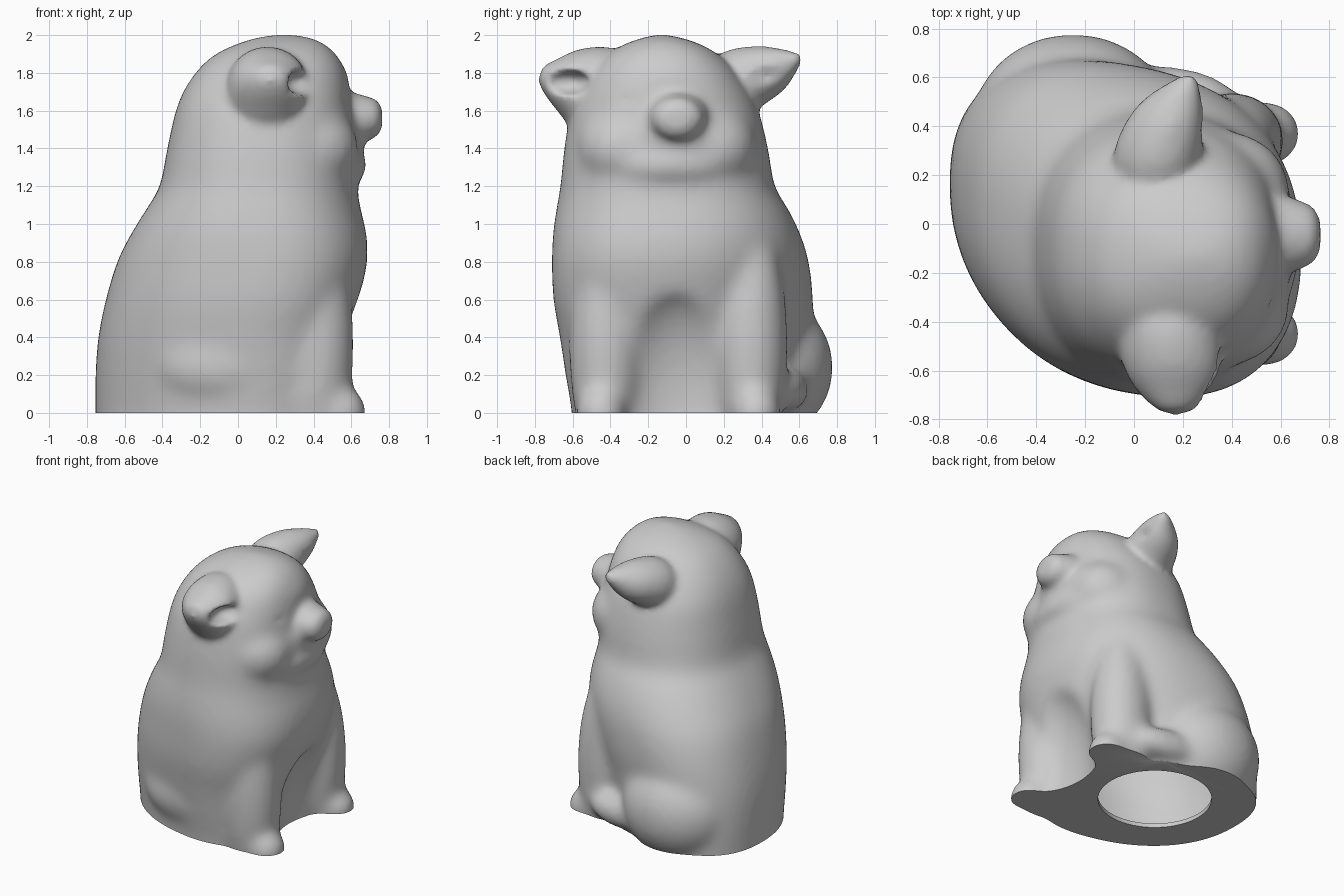
import bpy, bmesh, math
from mathutils import Vector

if "Cube" in bpy.data.objects:
    bpy.data.objects.remove(bpy.data.objects["Cube"])


def loft(name, rings, power=2.0, n=64):
    """Closed tube through rings (centre, half axis a, half axis b, shear)."""
    bm = bmesh.new()
    loops = []
    for c, a, b, k in rings:
        loop = []
        for i in range(n):
            t = 2 * math.pi * i / n
            cs, sn = math.cos(t), math.sin(t)
            u = math.copysign(abs(cs) ** (2 / power), cs)
            w = math.copysign(abs(sn) ** (2 / power), sn)
            p = Vector(c) + Vector(a) * u + Vector(b) * w
            p.y -= k * Vector(a).x * u
            loop.append(bm.verts.new(p))
        loops.append(loop)
    for l0, l1 in zip(loops, loops[1:]):
        for i in range(n):
            j = (i + 1) % n
            bm.faces.new((l0[i], l0[j], l1[j], l1[i]))
    bm.faces.new(loops[0])
    bm.faces.new(loops[-1])
    bmesh.ops.recalc_face_normals(bm, faces=bm.faces)
    me = bpy.data.meshes.new(name)
    bm.to_mesh(me)
    bm.free()
    ob = bpy.data.objects.new(name, me)
    bpy.context.collection.objects.link(ob)
    return ob


def smooth_rows(rows, steps=5):
    """Catmull-Rom interpolation between profile rows."""
    out = []
    for i in range(len(rows) - 1):
        quad = rows[max(i - 1, 0)], rows[i], rows[i + 1], rows[min(i + 2, len(rows) - 1)]
        for s in range(steps):
            t = s / steps
            out.append(tuple(b + .5 * t * (c - a + t * (2 * a - 5 * b + 4 * c - d + t * (3 * (b - c) + d - a)))
                             for a, b, c, d in zip(*quad)))
    return out + [rows[-1]]


def blob(name, loc, radii, rot=(0, 0, 0)):
    bpy.ops.mesh.primitive_uv_sphere_add(segments=40, ring_count=24, location=loc, rotation=rot)
    ob = bpy.context.object
    ob.name = name
    ob.scale = radii
    return ob


def apply(ob, kind, **props):
    m = ob.modifiers.new(kind.lower(), kind)
    for k, v in props.items():
        setattr(m, k, v)
    bpy.context.view_layer.objects.active = ob
    bpy.ops.object.modifier_apply(modifier=m.name)


def cut(ob, cutter):
    apply(ob, 'BOOLEAN', operation='DIFFERENCE', object=cutter, solver='EXACT')
    bpy.data.objects.remove(cutter)


def fuse(target, others, soften):
    """Join parts into one skin and soften the seams."""
    bpy.ops.object.select_all(action='DESELECT')
    for p in [target] + others:
        p.select_set(True)
    bpy.context.view_layer.objects.active = target
    bpy.ops.object.join()
    apply(target, 'REMESH', mode='VOXEL', voxel_size=0.02)
    apply(target, 'SMOOTH', factor=0.5, iterations=soften)


# Body and head: z, x range, y range, shear
profile = [
    (-0.15, -0.755, 0.53, -0.57, 0.60, .24), (0.0, -0.755, 0.53, -0.575, 0.61, .24),
    (0.2, -0.755, 0.55, -0.61, 0.63, .23), (0.4, -0.74, 0.58, -0.645, 0.645, .21),
    (0.6, -0.70, 0.64, -0.685, 0.655, .18), (0.8, -0.64, 0.685, -0.70, 0.64, .14),
    (0.95, -0.565, 0.68, -0.70, 0.60, .09), (1.08, -0.485, 0.65, -0.685, 0.54, .05),
    (1.2, -0.415, 0.63, -0.665, 0.47, .02), (1.4, -0.375, 0.63, -0.645, 0.435, 0),
    (1.6, -0.33, 0.605, -0.61, 0.385, 0), (1.72, -0.28, 0.59, -0.56, 0.325, 0),
    (1.82, -0.21, 0.565, -0.50, 0.255, 0), (1.9, -0.12, 0.52, -0.42, 0.17, 0),
    (1.96, 0.01, 0.45, -0.31, 0.06, 0), (1.995, 0.13, 0.36, -0.20, -0.06, 0),
    (2.005, 0.22, 0.27, -0.14, -0.11, 0)]


def body_loft(name, rows, inset=0.0):
    return loft(name, [(((x0 + x1) / 2, (y0 + y1) / 2, z), ((x1 - x0) / 2 - inset, 0, 0),
                        (0, (y1 - y0) / 2 - inset, 0), k)
                       for z, x0, x1, y0, y1, k in smooth_rows(rows)], power=2.3)


body = body_loft("pig_body", profile)
# Recessed belly between the front legs
cut(body, blob("belly_hollow", (.74, -.04, .05), (.30, .38, .62)))

# Face
parts = [
    blob("muzzle", (.48, -.06, 1.48), (.205, .27, .19)),
    blob("chin", (.46, -.09, 1.31), (.225, .36, .14)),
    blob("brow", (.36, -.11, 1.75), (.23, .32, .18)),
]
for side, y in (("right", -.33), ("left", .13)):
    parts.append(blob("cheek_" + side, (.38, y, 1.40), (.26, .25, .23)))

# Front legs and feet
for side, y, s in (("right", -.42, -1), ("left", .34, 1)):
    parts.append(blob("front_leg_" + side, (.40, y, .36), (.215, .20, .68)))
    parts.append(blob("front_foot_" + side, (.54, y + .03 * s, .0), (.145, .135, .15)))

# Haunches and hind feet
parts += [
    blob("haunch_left", (-.25, .42, .24), (.41, .36, .38)),
    blob("hind_foot_left", (.18, .545, .12), (.25, .10, .11), (0, 0, -.15)),
    blob("haunch_right", (-.02, -.37, .25), (.45, .275, .28)),
    blob("hind_foot_right", (.25, -.49, .06), (.25, .10, .10), (0, 0, .1)),
]
fuse(body, parts, 34)

# Closed eyes: shallow dents
for y in (-.32, .12):
    cut(body, blob("eye_dent", (.61, y, 1.665), (.06, .09, .025), (0, 0, -.5 if y < 0 else .5)))


# Ears: scooped tapering cones
def ear(name, path, v, dent_loc, dent_size):
    v = Vector(v).normalized()
    rows = smooth_rows([(*c, hx, hv) for c, hx, hv in path], 4)
    e = loft(name, [(r[:3], (max(r[3], .01), 0, 0), v * max(r[4], .01), 0) for r in rows], n=40)
    cut(e, blob("ear_scoop", dent_loc, dent_size))
    return e


details = [
    ear("ear_right", [
        ((.14, -.33, 1.65), .20, .21), ((.15, -.48, 1.705), .22, .245),
        ((.165, -.62, 1.765), .19, .175), ((.17, -.72, 1.785), .12, .095),
        ((.17, -.77, 1.80), .05, .04)], (0, .37, .93),
        (.38, -.64, 1.75), (.14, .15, .07)),
    ear("ear_left", [
        ((.09, .12, 1.65), .18, .18), ((.10, .30, 1.765), .18, .175),
        ((.14, .45, 1.825), .145, .135), ((.19, .55, 1.865), .08, .07),
        ((.23, .61, 1.885), .025, .02)], (0, -.5, .86),
        (.34, .43, 1.78), (.08, .14, .07)),
    # Snout
    loft("snout", [((x, -.045, z), (0, r, 0), (0, 0, r * .85), 0) for x, z, r in (
        (.48, 1.555, .20), (.58, 1.555, .175), (.66, 1.555, .15), (.72, 1.56, .125),
        (.752, 1.56, .095), (.764, 1.56, .05))], n=40),
]
fuse(body, details, 9)

# Flat underside
bpy.ops.mesh.primitive_cube_add(size=4, location=(0, 0, -2))
cut(body, bpy.context.object)

# Hollow interior and round opening underneath
inner = [(max(r[0], .03), r[1], r[2] - .12 * (r[0] < .5), *r[3:]) for r in profile[1:14]]
cut(body, body_loft("cavity", inner, .08))
bpy.ops.mesh.primitive_cylinder_add(vertices=64, radius=.385, depth=.4, location=(-.1, .1, 0))
cut(body, bpy.context.object)

bpy.ops.object.select_all(action='DESELECT')
body.select_set(True)
bpy.context.view_layer.objects.active = body
bpy.ops.object.shade_smooth_by_angle(angle=math.radians(50))
